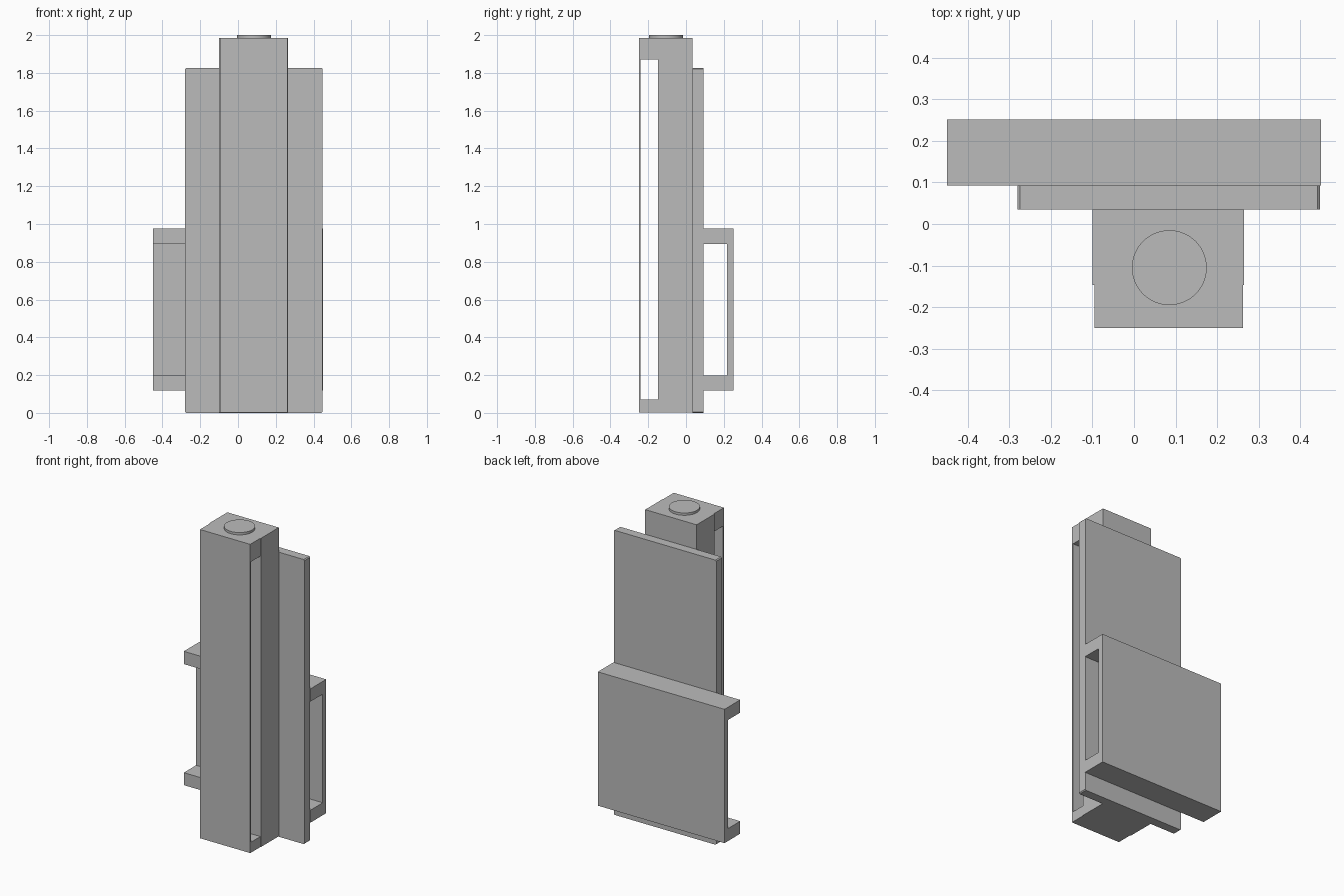
import bpy
import bmesh

cube = bpy.data.objects.get("Cube")
if cube:
    bpy.data.objects.remove(cube, do_unlink=True)

# Single grey finish
grey = bpy.data.materials.new("plain grey")
grey.use_nodes = True
colour = (0.5, 0.5, 0.5, 1)
grey.diffuse_color = colour
grey.node_tree.nodes["Principled BSDF"].inputs["Base Color"].default_value = colour


def extrude(name, outline, axis, start, end):
    """Extrude a 2D outline along x ('x') or y ('y') from start to end."""
    bm = bmesh.new()
    place = {"x": lambda a, b, d: (d, a, b), "y": lambda a, b, d: (a, d, b)}[axis]
    face = bm.faces.new([bm.verts.new(place(a, b, start)) for a, b in outline])
    grown = bmesh.ops.extrude_face_region(bm, geom=[face], use_keep_orig=True)
    for v in grown["geom"]:
        if isinstance(v, bmesh.types.BMVert):
            v.co["xyz".index(axis)] = end
    bmesh.ops.recalc_face_normals(bm, faces=bm.faces)
    mesh = bpy.data.meshes.new(name)
    bm.to_mesh(mesh)
    bm.free()
    mesh.materials.append(grey)
    obj = bpy.data.objects.new(name, mesh)
    bpy.context.collection.objects.link(obj)
    return obj


def box(name, x, y, z):
    outline = [(y[0], z[0]), (y[1], z[0]), (y[1], z[1]), (y[0], z[1])]
    return extrude(name, outline, "x", *x)


# Tall column, with a slightly narrower C-shaped cover across its front
TOP = 1.985
box("column", (-0.1, 0.265), (-0.147, 0.035), (0.003, TOP))
cover = [(-0.147, 0.003), (-0.25, 0.003), (-0.25, TOP), (-0.147, TOP),
         (-0.147, 1.87), (-0.24, 1.87), (-0.24, 0.07), (-0.147, 0.07)]
extrude("front_cover", cover, "x", -0.095, 0.262)

# Round button on the column top
bpy.ops.mesh.primitive_cylinder_add(vertices=64, radius=0.09, depth=0.02,
                                    location=(0.085, -0.105, 1.99))
button = bpy.context.object
button.name = "top_button"
button.data.materials.append(grey)
bpy.ops.object.shade_smooth_by_angle()

# Wide panel with softened corners
c = 0.006
l, r, b, t = -0.28, 0.448, 0.0, 1.827
panel = [(l + c, b), (r - c, b), (r, b + c), (r, t - c),
         (r - c, t), (l + c, t), (l, t - c), (l, b + c)]
extrude("wide_panel", panel, "y", 0.035, 0.093)

# Rear bracket: one plate on two full-width arms
bracket = [(0.093, 0.118), (0.252, 0.118), (0.252, 0.977), (0.093, 0.977),
           (0.093, 0.895), (0.217, 0.895), (0.217, 0.198), (0.093, 0.198)]
extrude("rear_bracket", bracket, "x", -0.45, 0.45)
